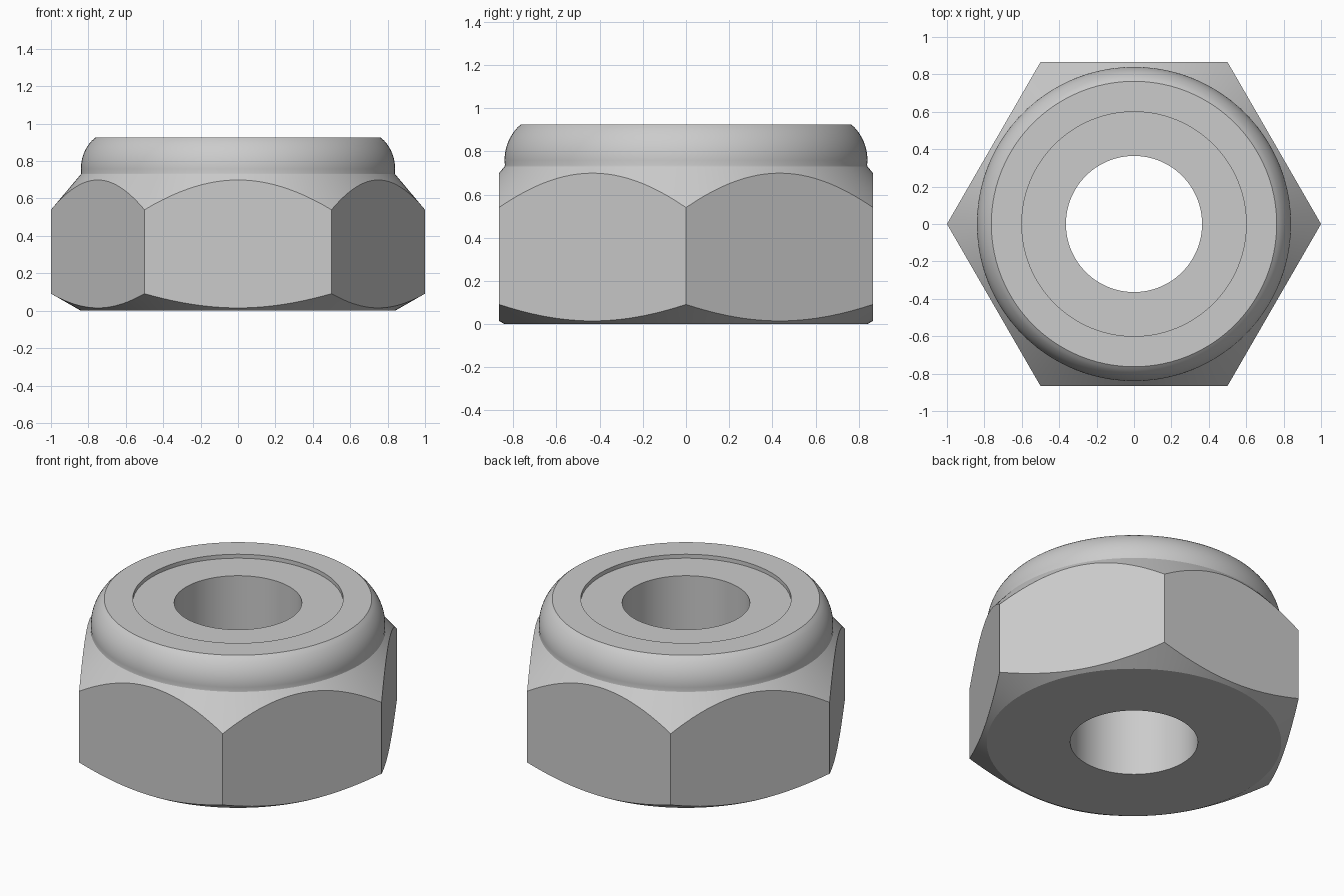
import bpy
import bmesh
from math import cos, sin, pi, radians

cube = bpy.data.objects.get("Cube")
if cube:
    bpy.data.objects.remove(cube)

SEGMENTS = 144          # multiple of six, so every corner gets a vertex
FLAT = cos(pi / 6)      # centre to flat; centre to corner is 1
HOLE, RECESS, COLLAR = 0.364, 0.6, 0.84
TOP, FLOOR, SHOULDER = 0.925, 0.9, 0.73

steel = bpy.data.materials.new("steel_grey")
steel.use_nodes = True
grey = (0.6, 0.6, 0.6, 1)
steel.diffuse_color = grey
steel.node_tree.nodes["Principled BSDF"].inputs["Base Color"].default_value = grey


def hex_radius(angle):
    return FLAT / cos(angle % (pi / 3) - pi / 6)


def lower_edge(angle):
    # conical chamfer cutting the underside of the hexagon
    r = hex_radius(angle)
    return r, (r - COLLAR) * 0.57


def upper_edge(angle):
    # steeper conical chamfer cutting the top of the hexagon
    r = hex_radius(angle)
    return r, SHOULDER - (r - COLLAR) * 1.19


def fixed(r, z):
    return lambda angle: (r, z)


# Closed section: underside, hexagon, domed collar, recess, bore
section = [fixed(HOLE, 0), fixed(COLLAR, 0), lower_edge, upper_edge]
section.append(fixed(COLLAR, SHOULDER))
for i in range(11):
    a = radians(-6 + 5.5 * i)
    section.append(fixed(0.62 + 0.22 * cos(a), 0.76 + 0.22 * sin(a)))
section[-1] = fixed(0.763, TOP)
section += [fixed(RECESS, TOP), fixed(RECESS, FLOOR), fixed(HOLE, FLOOR)]

# Sweep the section round the axis
bm = bmesh.new()
rings = []
for rule in section:
    ring = []
    for k in range(SEGMENTS):
        angle = 2 * pi * k / SEGMENTS
        r, z = rule(angle)
        ring.append(bm.verts.new((r * cos(angle), r * sin(angle), z)))
    rings.append(ring)
for a, b in zip(rings, rings[1:] + rings[:1]):
    for k in range(SEGMENTS):
        n = (k + 1) % SEGMENTS
        bm.faces.new((a[k], a[n], b[n], b[k]))
bmesh.ops.remove_doubles(bm, verts=bm.verts, dist=0.003)
bmesh.ops.recalc_face_normals(bm, faces=bm.faces)

mesh = bpy.data.meshes.new("lock_nut")
bm.to_mesh(mesh)
bm.free()
mesh.materials.append(steel)
nut = bpy.data.objects.new("lock_nut", mesh)
bpy.context.collection.objects.link(nut)

# Smooth curved surfaces, crisp machined edges
bpy.ops.object.select_all(action="DESELECT")
nut.select_set(True)
bpy.context.view_layer.objects.active = nut
bpy.ops.object.shade_smooth_by_angle(angle=radians(25))
